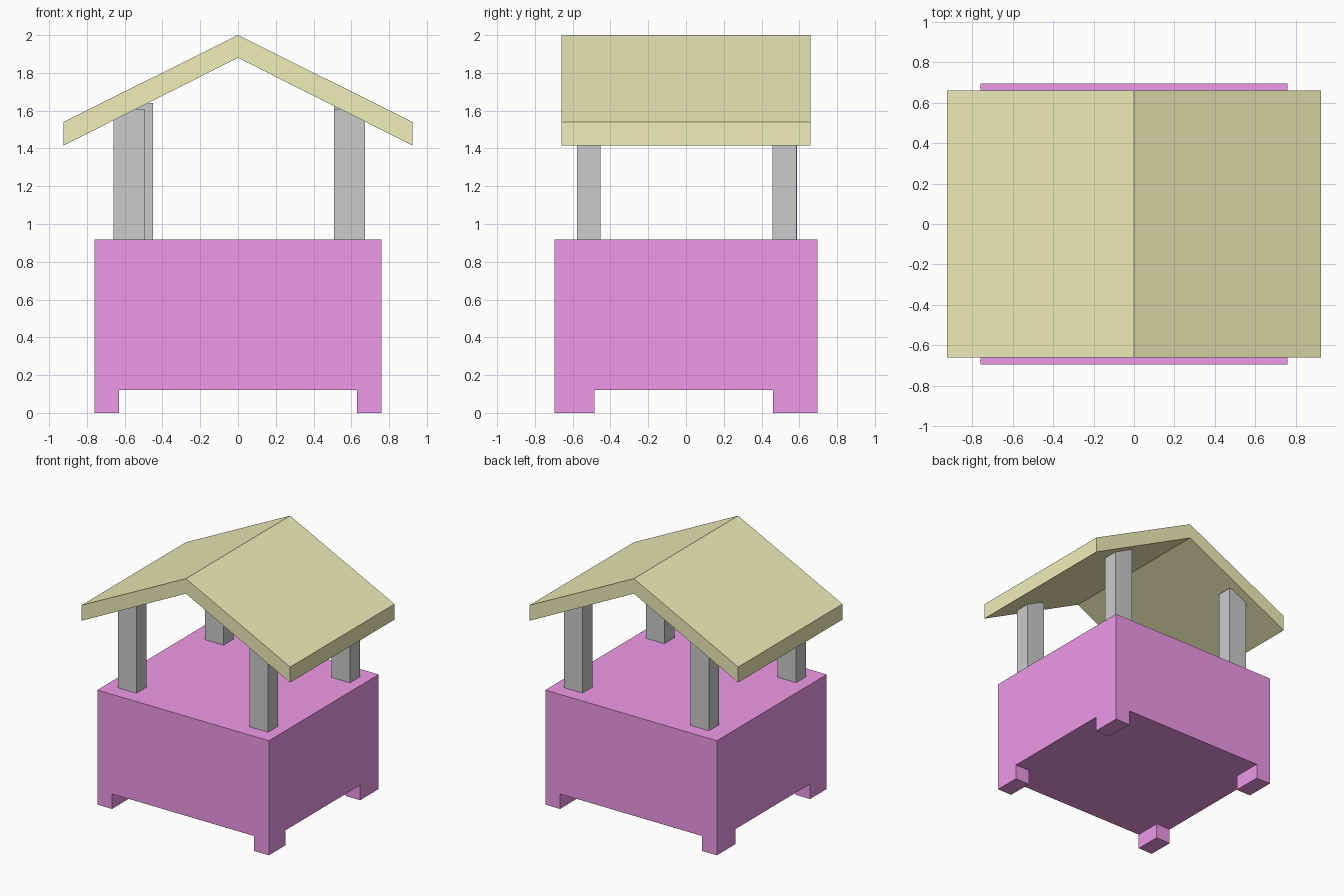
import bpy, bmesh

if "Cube" in bpy.data.objects:
    bpy.data.objects.remove(bpy.data.objects["Cube"])


def make_object(name, bm, color=None):
    bmesh.ops.recalc_face_normals(bm, faces=bm.faces)
    mesh = bpy.data.meshes.new(name)
    bm.to_mesh(mesh)
    bm.free()
    obj = bpy.data.objects.new(name, mesh)
    bpy.context.collection.objects.link(obj)
    if color:
        mat = bpy.data.materials.new(name + "_color")
        mat.diffuse_color = (*color, 1)
        mat.use_nodes = True
        mat.node_tree.nodes["Principled BSDF"].inputs["Base Color"].default_value = mat.diffuse_color
        mesh.materials.append(mat)
    return obj


def box(name, x, y, z, color=None):
    """Box from (min, max) ranges on each axis."""
    bm = bmesh.new()
    bmesh.ops.create_cube(bm, size=1)
    for v in bm.verts:
        v.co = [r[0] if c < 0 else r[1] for c, r in zip(v.co, (x, y, z))]
    return make_object(name, bm, color)


# Body, with two crossing channels cut underneath to leave four feet
body = box("body", (-0.76, 0.76), (-0.695, 0.695), (0, 0.918), (0.86, 0.32, 0.80))
channels = [
    box("channel_cutter_side", (-1, 1), (-0.485, 0.46), (-0.2, 0.12)),
    box("channel_cutter_front", (-0.63, 0.63), (-1, 1), (-0.2, 0.12)),
]
for cutter in channels:
    cutter.hide_render = True
    cutter.hide_set(True)
    mod = body.modifiers.new("feet", 'BOOLEAN')
    mod.operation = 'DIFFERENCE'
    mod.solver = 'EXACT'
    mod.object = cutter

# Posts: left x edge, front y edge, top height
posts = {
    "front_left_post": (-0.66, -0.578, 1.61),
    "front_right_post": (0.508, -0.578, 1.61),
    "back_left_post": (-0.615, 0.462, 1.64),
    "back_right_post": (0.508, 0.458, 1.63),
}
for name, (x, y, top) in posts.items():
    box(name, (x, x + 0.164), (y, y + 0.126), (0.91, top))

# Gabled roof: chevron profile extruded along y
profile = [(-0.925, 1.415), (0, 1.88), (0.925, 1.415),
           (0.925, 1.54), (0, 2.0), (-0.925, 1.54)]
bm = bmesh.new()
face = bm.faces.new([bm.verts.new((x, -0.66, z)) for x, z in profile])
ext = bmesh.ops.extrude_face_region(bm, geom=[face])["geom"]
bmesh.ops.translate(bm, vec=(0, 1.32, 0),
                    verts=[g for g in ext if isinstance(g, bmesh.types.BMVert)])
make_object("roof", bm, (0.86, 0.86, 0.48))
